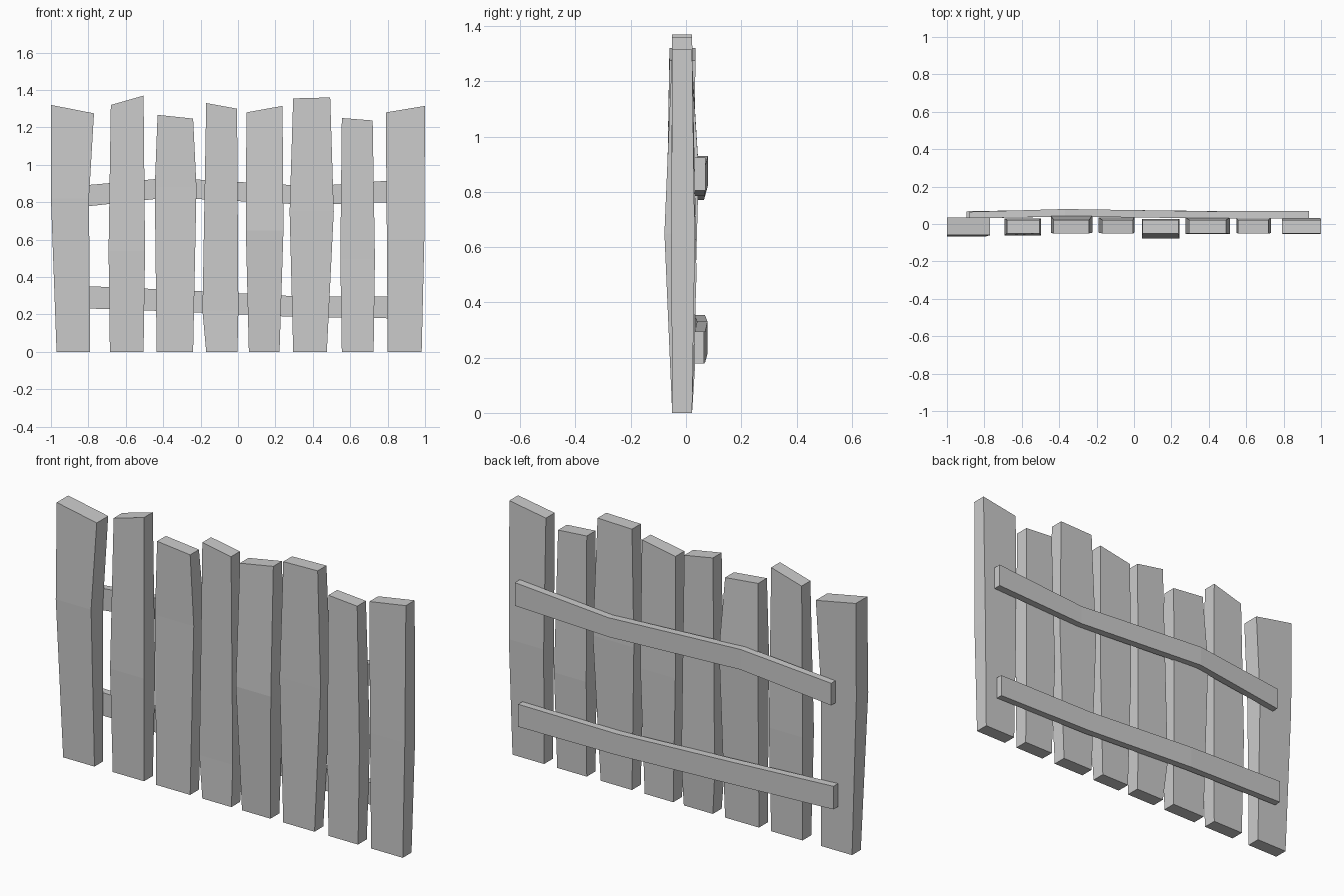
import bpy

cube = bpy.data.objects.get("Cube")
if cube:
    bpy.data.objects.remove(cube, do_unlink=True)

grey = bpy.data.materials.new("weathered_grey")
grey.use_nodes = True
grey.diffuse_color = (0.6, 0.6, 0.6, 1)
bsdf = next(n for n in grey.node_tree.nodes if n.type == 'BSDF_PRINCIPLED')
bsdf.inputs["Base Color"].default_value = grey.diffuse_color


def loft(name, rings):
    """Join four-cornered rings into a closed, flat-shaded bar."""
    verts = [p for ring in rings for p in ring]
    last = 4 * (len(rings) - 1)
    faces = [(3, 2, 1, 0), tuple(range(last, last + 4))]
    for r in range(0, last, 4):
        for i in range(4):
            j = (i + 1) % 4
            faces.append((r + i, r + j, r + 4 + j, r + 4 + i))
    mesh = bpy.data.meshes.new(name)
    mesh.from_pydata(verts, [], faces)
    mesh.materials.append(grey)
    obj = bpy.data.objects.new(name, mesh)
    bpy.context.collection.objects.link(obj)


def plank(name, foot, waist, top, waist_y, top_y=(-.05, .022)):
    """foot: x0, x1; waist: x0, x1, z; top: x0, x1, z0, z1."""
    def ring(x0, x1, z0, z1, y):
        return [(x0, y[0], z0), (x1, y[0], z1), (x1, y[1], z1), (x0, y[1], z0)]
    x0, x1, z = waist
    loft(name, [ring(*foot, 0, 0, (-.05, .022)),
                ring(x0, x1, z, z, waist_y),
                ring(*top, top_y)])


def rail(name, sections):
    """Each section: x, y0, y1, z0, z1."""
    loft(name, [[(x, y0, z0), (x, y1, z0), (x, y1, z1), (x, y0, z1)]
                for x, y0, y1, z0, z1 in sections])


# Upright planks, each slightly bulged at the waist with a slanted top
planks = [
    ((-.97, -.79), (-1, -.797, .82), (-1, -.77, 1.32, 1.275), (-.068, .03), (-.06, .034)),
    ((-.685, -.505), (-.692, -.497, .54), (-.68, -.505, 1.32, 1.37), (-.062, .03)),
    ((-.435, -.24), (-.445, -.222, .88), (-.43, -.24, 1.267, 1.247), (-.046, .046)),
    ((-.17, -.003), (-.19, .002, .22), (-.17, -.005, 1.33, 1.3), (-.046, .036)),
    ((.058, .222), (.042, .243, .65), (.045, .238, 1.28, 1.315), (-.078, .028)),
    ((.295, .475), (.276, .512, .75), (.295, .493, 1.355, 1.36), (-.053, .034)),
    ((.555, .725), (.547, .732, .5), (.555, .72, 1.25, 1.237), (-.048, .038)),
    ((.8, .982), (.796, .996, .6), (.79, 1, 1.28, 1.315), (-.053, .032)),
]
for n, spec in enumerate(planks, 1):
    plank(f"plank_{n}", *spec)

# Two bent cross rails on the back
rail("upper_rail", [(-.88, .03, .065, .77, .885), (-.37, .04, .08, .825, .93),
                    (.4, .03, .068, .785, .885), (.935, .03, .07, .805, .925)])
rail("lower_rail", [(-.895, .03, .068, .235, .355), (-.31, .04, .078, .215, .33),
                    (.35, .032, .07, .185, .295), (.92, .03, .065, .178, .295)])
